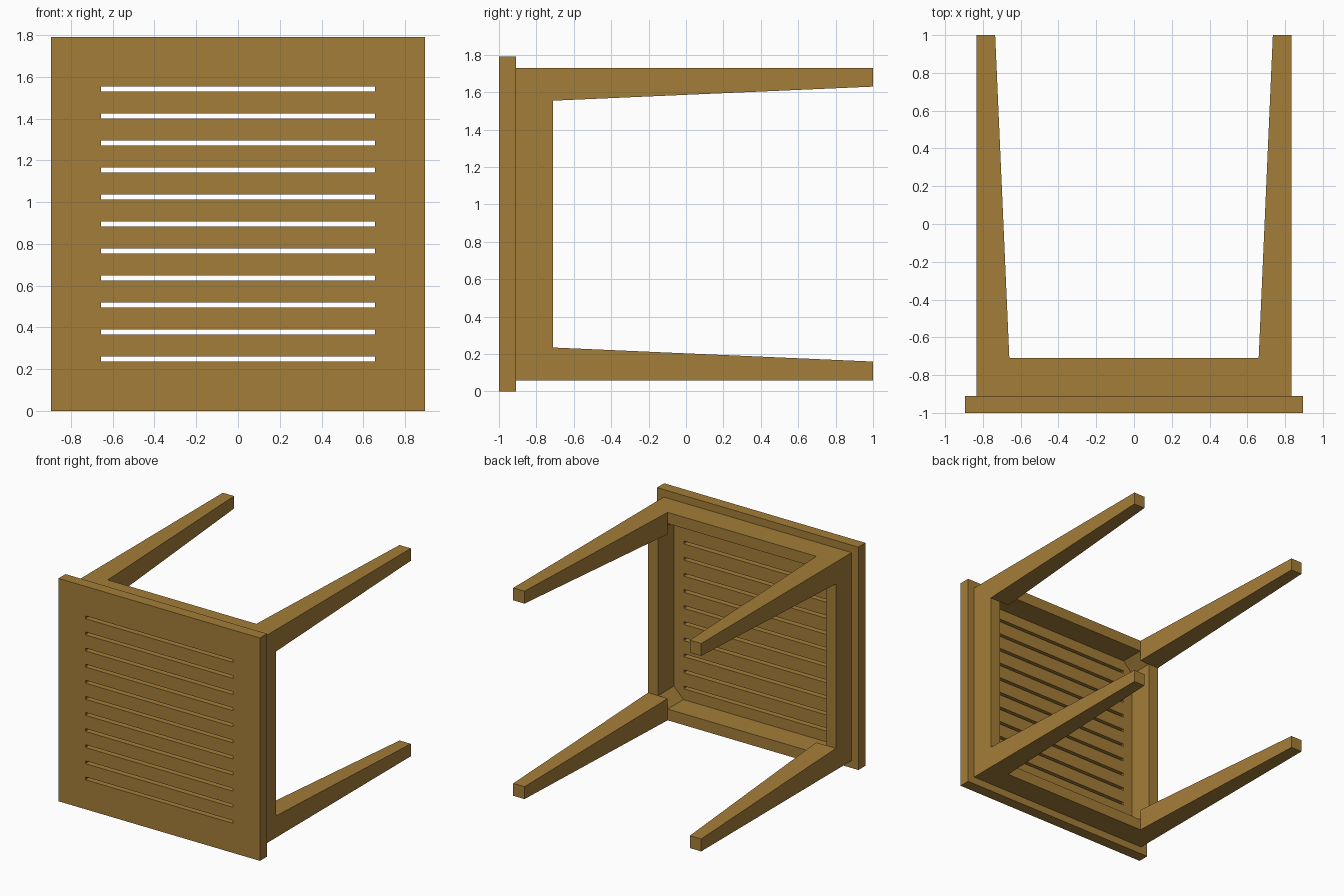
import bpy, bmesh
from mathutils import Vector

if "Cube" in bpy.data.objects:
    bpy.data.objects.remove(bpy.data.objects["Cube"])

wood = bpy.data.materials.new("wood")
wood.diffuse_color = (0.37, 0.205, 0.04, 1)
wood.use_nodes = True
wood.node_tree.nodes["Principled BSDF"].inputs["Base Color"].default_value = wood.diffuse_color

MID = 0.895                  # height of the table's centre axis
FRONT, BACK = -1.0, -0.91    # tabletop faces
KNEE = -0.71                 # where the leg taper starts
OUT, INN, TIP, RAIL = 0.835, 0.66, 0.735, 0.745   # offsets from the axis


def make(name, bm):
    bmesh.ops.recalc_face_normals(bm, faces=bm.faces)
    me = bpy.data.meshes.new(name)
    bm.to_mesh(me)
    bm.free()
    me.materials.append(wood)
    ob = bpy.data.objects.new(name, me)
    bpy.context.collection.objects.link(ob)
    return ob


def loft(name, sections):
    """Closed solid through equal-length (u, v) outlines at given y."""
    bm = bmesh.new()
    rings = [[bm.verts.new((u, y, MID + v)) for u, v in pts] for y, pts in sections]
    for a, b in zip(rings, rings[1:]):
        n = len(a)
        for i in range(n):
            bm.faces.new((a[i], a[(i + 1) % n], b[(i + 1) % n], b[i]))
    bm.faces.new(rings[0])
    bm.faces.new(rings[-1])
    return make(name, bm)


def rect(u0, u1, v0, v1):
    return [(u0, v0), (u1, v0), (u1, v1), (u0, v1)]


# Slotted tabletop: one sheet with eleven slots left open, then thickened
SLOTS, PITCH, HALF = 11, 0.1293, 0.0115
xs = [-MID, -0.657, 0.657, MID]
zs = [0.0]
for i in range(SLOTS):
    c = MID + (i - (SLOTS - 1) / 2) * PITCH
    zs += [c - HALF, c + HALF]
zs.append(2 * MID)
bm = bmesh.new()
grid = [[bm.verts.new((x, FRONT, z)) for x in xs] for z in zs]
for r in range(len(zs) - 1):
    for c in range(3):
        if c == 1 and r % 2 == 1:
            continue
        bm.faces.new((grid[r][c], grid[r][c + 1], grid[r + 1][c + 1], grid[r + 1][c]))
ext = bmesh.ops.extrude_face_region(bm, geom=bm.faces[:], use_keep_orig=True)
bmesh.ops.translate(bm, vec=Vector((0, BACK - FRONT, 0)),
                    verts=[g for g in ext["geom"] if isinstance(g, bmesh.types.BMVert)])
make("tabletop", bm)

# Legs: block with a cut inner corner, then a square taper on its inner sides
for sx, side in ((-1, "left"), (1, "right")):
    for sz, level in ((-1, "lower"), (1, "upper")):
        def flip(pts):
            return [(sx * u, sz * v) for u, v in pts]
        block = flip([(OUT, OUT), (OUT, INN), (RAIL, INN), (INN, RAIL), (INN, OUT)])
        loft(f"{level}_{side}_leg_block", [(BACK, block), (KNEE, block)])
        loft(f"{level}_{side}_leg", [(KNEE, flip(rect(INN, OUT, INN, OUT))),
                                     (1.0, flip(rect(TIP, OUT, TIP, OUT)))])

# Apron rails between the legs
for s, side, level in ((-1, "left", "lower"), (1, "right", "upper")):
    a, b = s * RAIL, s * OUT
    for name, sec in ((f"{side}_apron", rect(a, b, -INN, INN)),
                      (f"{level}_apron", rect(-INN, INN, a, b))):
        loft(name, [(BACK, sec), (KNEE, sec)])
